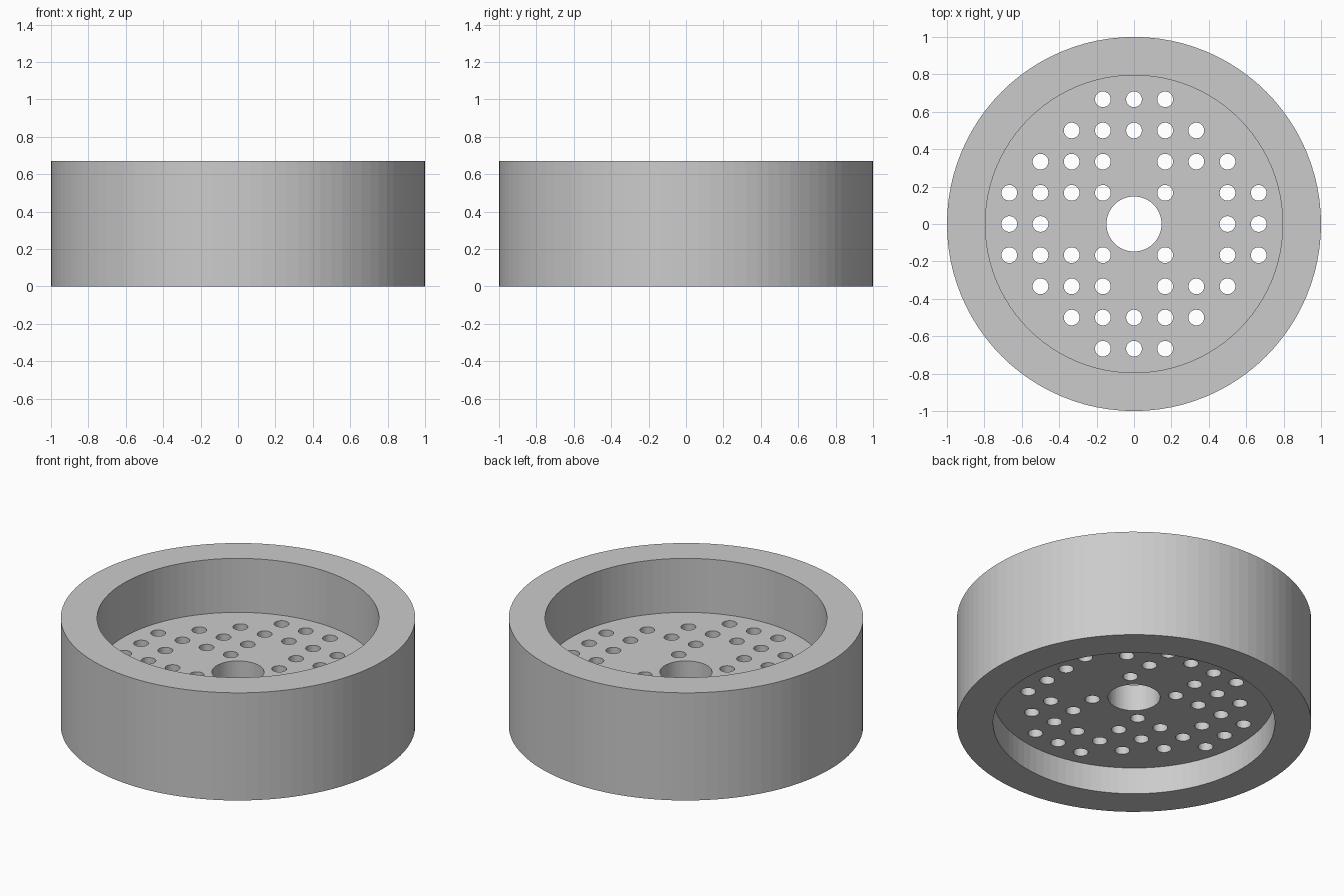
import bpy, bmesh
from math import sin, cos, tau
from mathutils import Matrix

cube = bpy.data.objects.get("Cube")
if cube:
    bpy.data.objects.remove(cube, do_unlink=True)

HEIGHT, RIM_IN, BORE = 0.67, 0.795, 0.147
PLATE_LOW, PLATE_TOP = 0.167, 0.334
PITCH, HOLE = 1 / 6, 0.042
SEGMENTS = 96

grey = bpy.data.materials.new("plain grey")
grey.use_nodes = True
colour = (0.6, 0.6, 0.6, 1)
grey.diffuse_color = colour
grey.node_tree.nodes["Principled BSDF"].inputs["Base Color"].default_value = colour


def make_object(name, bm):
    bmesh.ops.recalc_face_normals(bm, faces=bm.faces)
    mesh = bpy.data.meshes.new(name)
    bm.to_mesh(mesh)
    bm.free()
    mesh.materials.append(grey)
    obj = bpy.data.objects.new(name, mesh)
    bpy.context.collection.objects.link(obj)
    return obj


# Turned body: outer rim, upper and lower recess, plate with centre bore
profile = [(1, 0), (1, HEIGHT), (RIM_IN, HEIGHT), (RIM_IN, PLATE_TOP),
           (BORE, PLATE_TOP), (BORE, PLATE_LOW), (RIM_IN, PLATE_LOW), (RIM_IN, 0)]
bm = bmesh.new()
rings = [[bm.verts.new((r * cos(tau * k / SEGMENTS), r * sin(tau * k / SEGMENTS), z))
          for k in range(SEGMENTS)] for r, z in profile]
for i, ring in enumerate(rings):
    after = rings[(i + 1) % len(rings)]
    for k in range(SEGMENTS):
        n = (k + 1) % SEGMENTS
        bm.faces.new((ring[k], ring[n], after[n], after[k]))
body = make_object("perforated_ring_body", bm)


# Drill pattern: square grid inside a circle, leaving the hub solid
def drilled(i, j):
    hub = (i == 0 and abs(j) < 3) or (j == 0 and abs(i) < 3)
    blank = i == 2 and abs(j) == 1
    return i * i + j * j < 18 and not hub and not blank


bm = bmesh.new()
for i in range(-4, 5):
    for j in range(-4, 5):
        if drilled(i, j):
            spot = Matrix.Translation((i * PITCH, j * PITCH, (PLATE_LOW + PLATE_TOP) / 2))
            bmesh.ops.create_cone(bm, cap_ends=True, segments=32, radius1=HOLE,
                                  radius2=HOLE, depth=0.25, matrix=spot)
drills = make_object("hole_cutters", bm)
drills.hide_render = True

# Cut the holes and drop the cutters
cut = body.modifiers.new("holes", "BOOLEAN")
cut.operation = "DIFFERENCE"
cut.solver = "EXACT"
cut.object = drills
bpy.context.view_layer.objects.active = body
body.select_set(True)
bpy.ops.object.modifier_apply(modifier=cut.name)
bpy.data.objects.remove(drills, do_unlink=True)
